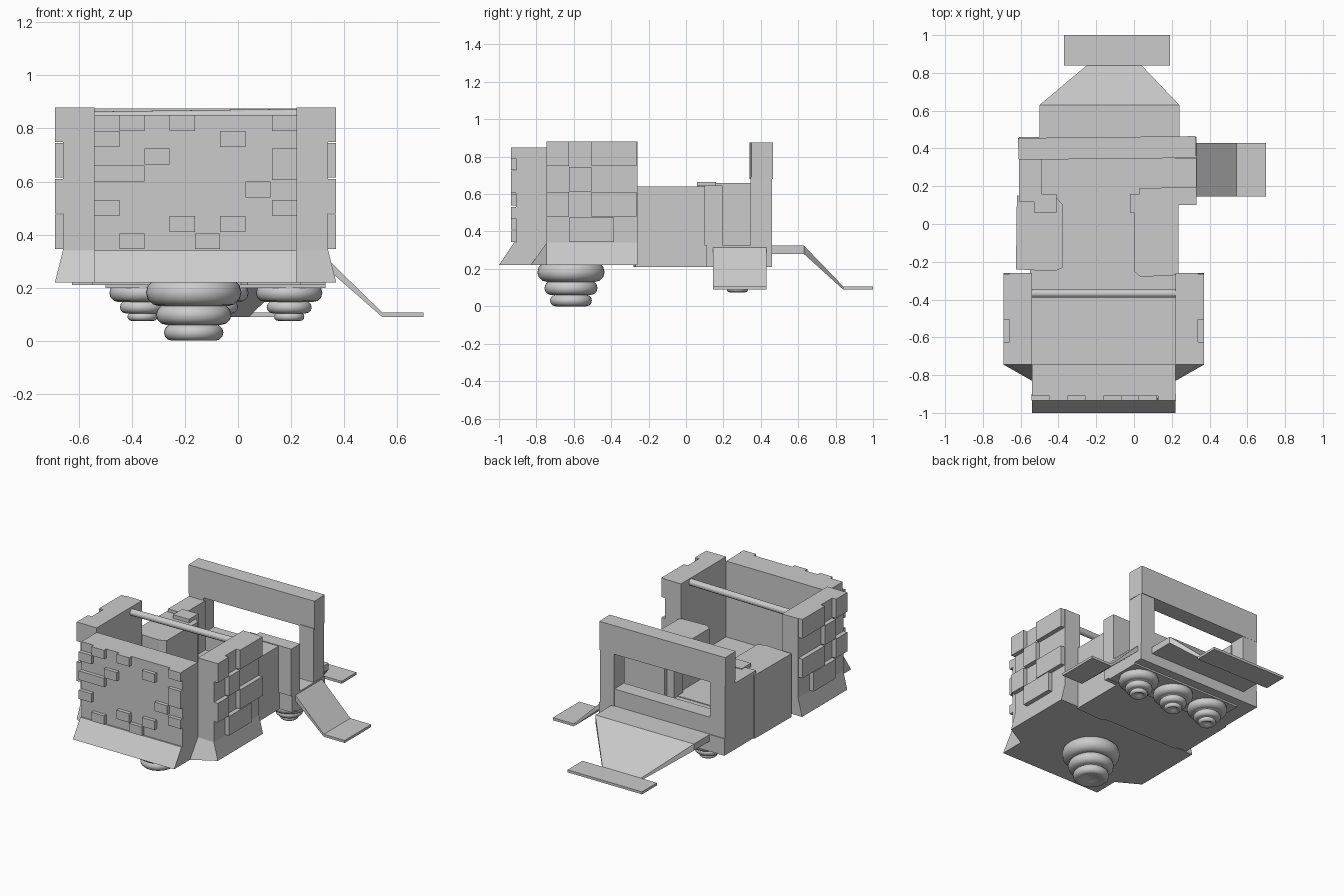
import bpy, bmesh, math
from mathutils import Vector

def finish(name, bm):
    bmesh.ops.recalc_face_normals(bm, faces=bm.faces)
    me = bpy.data.meshes.new(name)
    bm.to_mesh(me)
    bm.free()
    ob = bpy.data.objects.new(name, me)
    bpy.context.collection.objects.link(ob)
    return ob

def loft(name, bottom, top):
    """Solid between two matching rings of 3D points."""
    bm = bmesh.new()
    a = [bm.verts.new(p) for p in bottom]
    b = [bm.verts.new(p) for p in top]
    bm.faces.new(a)
    bm.faces.new(b)
    n = len(a)
    for i in range(n):
        bm.faces.new((a[i], a[(i + 1) % n], b[(i + 1) % n], b[i]))
    return finish(name, bm)

def prism(name, pts, z0, z1):
    return loft(name, [(x, y, z0) for x, y in pts], [(x, y, z1) for x, y in pts])

def box(name, x0, x1, y0, y1, z0, z1):
    return prism(name, [(x0, y0), (x1, y0), (x1, y1), (x0, y1)], z0, z1)

def bricks(name, boxes):
    """Many raised stone blocks in one object."""
    bm = bmesh.new()
    for c, s in boxes:
        r = bmesh.ops.create_cube(bm, size=1)["verts"]
        bmesh.ops.scale(bm, vec=s, verts=r)
        bmesh.ops.translate(bm, vec=c, verts=r)
    return finish(name, bm)

def hover_pad(name, x, y, tiers):
    """Stacked round-edged discs, lathed from a profile of (radius, z0, z1)."""
    prof = []
    for r, z0, z1 in tiers:
        h = (z1 - z0) / 2
        for k in range(7):
            t = -math.pi / 2 + math.pi * k / 6
            prof.append((r - h + h * math.cos(t), (z0 + z1) / 2 + h * math.sin(t)))
    r0, zb = prof[0]
    prof = [(0, zb + 0.02), (r0 * 0.5, zb + 0.015)] + prof + [(0, prof[-1][1])]
    bm = bmesh.new()
    vs = [bm.verts.new((r, 0, z)) for r, z in prof]
    es = [bm.edges.new(p) for p in zip(vs, vs[1:])]
    bmesh.ops.spin(bm, geom=vs + es, cent=(0, 0, 0), axis=(0, 0, 1),
                   angle=2 * math.pi, steps=40)
    bmesh.ops.remove_doubles(bm, verts=bm.verts, dist=1e-5)
    ob = finish(name, bm)
    ob.location = (x, y, 0)
    for p in ob.data.polygons:
        p.use_smooth = True
    return ob

# Floors
prism("front_floor", [(-0.54, -0.91), (0.22, -0.91), (0.22, -0.26), (-0.54, -0.26)], 0.22, 0.335)
box("middle_floor", -0.55, 0.22, -0.26, 0.12, 0.21, 0.33)
box("rear_floor", -0.61, 0.33, 0.11, 0.46, 0.21, 0.325)
box("pad_mount", -0.50, 0.33, 0.15, 0.40, 0.198, 0.21)

# Front wall with flared skirt
box("front_wall", -0.54, 0.22, -0.91, -0.745, 0.335, 0.85)
loft("front_skirt",
     [(-0.54, -1, 0.22), (0.22, -1, 0.22), (0.22, -0.745, 0.22), (-0.54, -0.745, 0.22)],
     [(-0.54, -0.92, 0.34), (0.22, -0.92, 0.34), (0.22, -0.745, 0.34), (-0.54, -0.745, 0.34)])
front = [(-0.40, 0.82), (-0.21, 0.82), (0.175, 0.82), (-0.495, 0.76), (-0.02, 0.76),
         (-0.305, 0.695), (0.175, 0.695), (-0.40, 0.63), (-0.495, 0.63), (0.075, 0.57),
         (0.175, 0.635), (-0.495, 0.50), (0.175, 0.50), (-0.21, 0.44), (-0.02, 0.44),
         (-0.115, 0.375), (-0.40, 0.375)]
bricks("front_bricks", [((x, -0.917, z), (0.095, 0.036, 0.06)) for x, z in front])

# Side turret walls, skirts and bricks
side = [(-0.685, 0.815), (-0.325, 0.815), (-0.565, 0.68), (-0.445, 0.815), (-0.325, 0.545),
        (-0.685, 0.545), (-0.565, 0.41), (-0.445, 0.545), (-0.445, 0.41)]
for label, s in (("left", -1), ("right", 1)):
    X = lambda d: -0.16 + s * d
    xs = sorted((X(0.38), X(0.50)))
    box(label + "_turret_wall", xs[0], xs[1], -0.745, -0.26, 0.335, 0.88)
    loft(label + "_skirt",
         [(X(0.38), -0.83, 0.22), (X(0.53), -0.745, 0.22), (X(0.53), -0.26, 0.22), (X(0.38), -0.26, 0.22)],
         [(X(0.38), -0.745, 0.34), (X(0.50), -0.745, 0.34), (X(0.50), -0.26, 0.34), (X(0.38), -0.26, 0.34)])
    bricks(label + "_bricks", [((X(0.505), y, z), (0.05, 0.12, 0.13)) for y, z in side])

# Cross bar
bar = bmesh.new()
a, b = Vector((-0.55, -0.367, 0.842)), Vector((0.23, -0.367, 0.852))
d = b - a
bmesh.ops.create_cone(bar, cap_ends=True, segments=16, radius1=0.022, radius2=0.022, depth=d.length)
bmesh.ops.rotate(bar, verts=bar.verts, matrix=d.to_track_quat('Z', 'Y').to_matrix())
bmesh.ops.translate(bar, verts=bar.verts, vec=(a + b) / 2)
finish("cross_bar", bar)

# Middle side lockers
prism("left_locker", [(-0.625, -0.24), (-0.42, -0.25), (-0.375, -0.23), (-0.375, 0.10),
                      (-0.41, 0.14), (-0.62, 0.15)], 0.21, 0.64)
prism("right_locker", [(0.035, -0.28), (0.235, -0.27), (0.235, 0.11), (0.0, 0.11),
                       (0.0, -0.25)], 0.21, 0.64)
box("left_inner_step", -0.53, -0.41, 0.06, 0.16, 0.325, 0.665)
prism("right_partition", [(-0.02, 0.06), (0.10, 0.06), (0.10, 0.10), (0.33, 0.10), (0.33, 0.195),
                          (0.03, 0.19), (0.03, 0.16), (-0.02, 0.16)], 0.325, 0.645)

# Rear frame
box("left_rear_wall", -0.61, -0.49, 0.12, 0.35, 0.325, 0.66)
box("left_rear_post", -0.61, -0.50, 0.345, 0.455, 0.325, 0.69)
box("right_rear_post", 0.22, 0.325, 0.345, 0.46, 0.325, 0.69)
box("rear_low_wall", -0.51, 0.23, 0.35, 0.455, 0.32, 0.44)
prism("rear_beam", [(-0.61, 0.34), (0.33, 0.35), (0.325, 0.465), (-0.615, 0.455)], 0.68, 0.875)

# Rear ramp: landing, tapered slope, foot plate
box("rear_landing", -0.50, 0.24, 0.45, 0.63, 0.28, 0.325)
loft("rear_slope",
     [(-0.50, 0.63, 0.28), (0.24, 0.63, 0.28), (0.24, 0.63, 0.325), (-0.50, 0.63, 0.325)],
     [(-0.25, 0.84, 0.09), (0.04, 0.84, 0.09), (0.04, 0.84, 0.107), (-0.25, 0.84, 0.107)])
box("rear_foot_plate", -0.37, 0.19, 0.84, 1.0, 0.09, 0.107)

# Side ramp
loft("side_slope",
     [(0.32, 0.145, 0.285), (0.32, 0.43, 0.285), (0.32, 0.43, 0.325), (0.32, 0.145, 0.325)],
     [(0.543, 0.145, 0.09), (0.543, 0.43, 0.09), (0.543, 0.43, 0.107), (0.543, 0.145, 0.107)])
box("side_foot_plate", 0.543, 0.70, 0.145, 0.43, 0.09, 0.107)

# Hover pads
hover_pad("front_hover_pad", -0.167, -0.615,
          [(0.112, 0, 0.062), (0.142, 0.06, 0.135), (0.18, 0.13, 0.235)])
for label, x in (("left", -0.36), ("middle", -0.085), ("right", 0.193)):
    hover_pad(label + "_rear_hover_pad", x, 0.275,
              [(0.057, 0.075, 0.106), (0.085, 0.103, 0.15), (0.125, 0.146, 0.215)])
